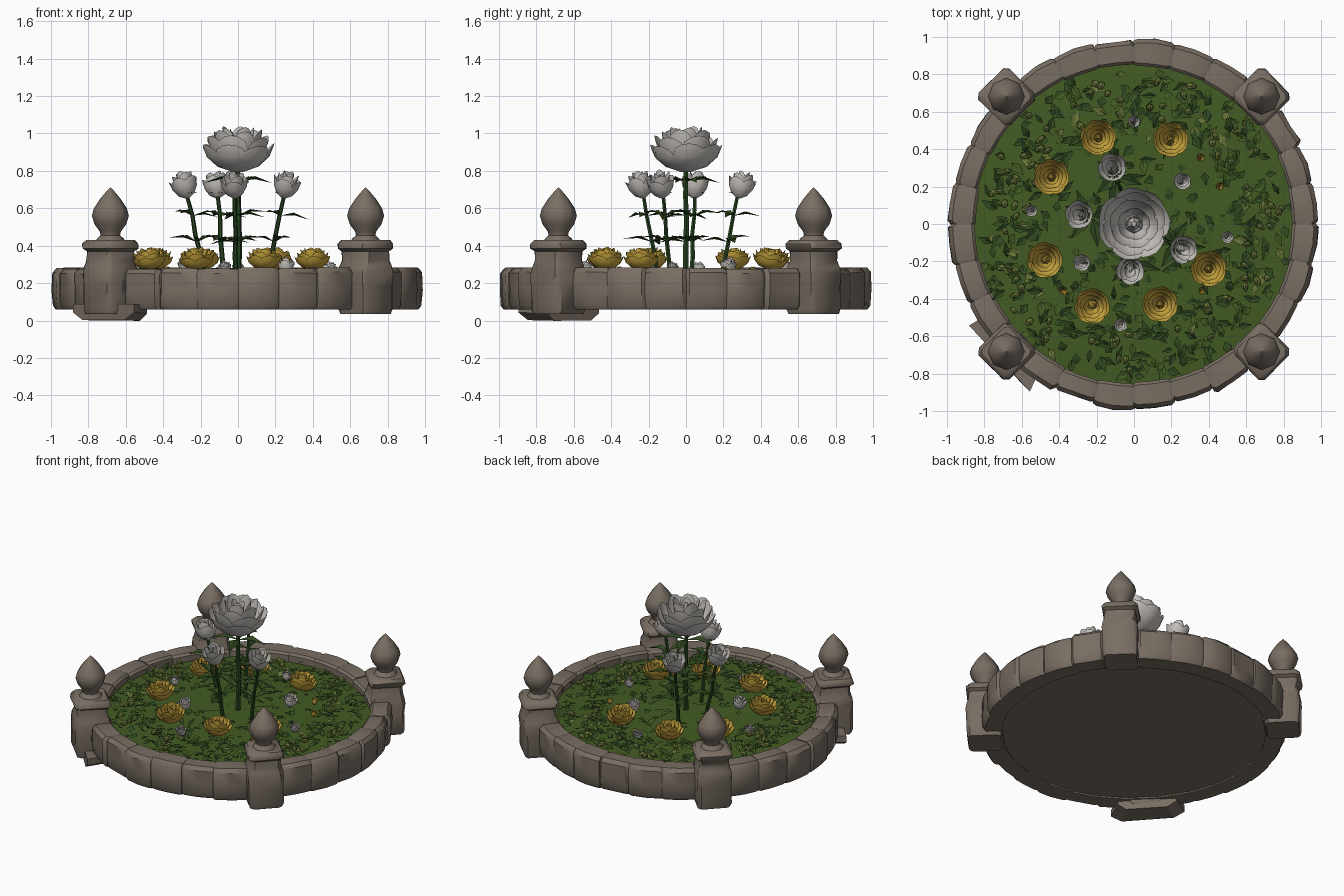
import bpy, bmesh, math, random
from mathutils import Vector, Matrix
from math import sin, cos, pi, radians

if "Cube" in bpy.data.objects:
    bpy.data.objects.remove(bpy.data.objects["Cube"])

R = random.Random(7)


def material(name, rgb):
    m = bpy.data.materials.new(name)
    m.diffuse_color = (*rgb, 1)
    m.use_nodes = True
    m.node_tree.nodes["Principled BSDF"].inputs["Base Color"].default_value = m.diffuse_color
    return m


STONE = material("stone", (0.19, 0.155, 0.125))
GRASS = material("grass_green", (0.055, 0.105, 0.017))
LEAF = material("dark_leaf", (0.030, 0.066, 0.014))
STEM = material("stem_green", (0.018, 0.055, 0.012))
OLIVE = material("olive_bud", (0.14, 0.18, 0.04))
WHITE = material("white_petal", (0.58, 0.55, 0.52))
YELLOW = material("yellow_petal", (0.60, 0.39, 0.05))


def finish(bm, name, mats, smooth=None, recalc=True):
    if recalc:
        bmesh.ops.recalc_face_normals(bm, faces=bm.faces)
    me = bpy.data.meshes.new(name)
    bm.to_mesh(me)
    bm.free()
    for m in mats:
        me.materials.append(m)
    ob = bpy.data.objects.new(name, me)
    bpy.context.collection.objects.link(ob)
    if smooth:
        bpy.ops.object.select_all(action='DESELECT')
        ob.select_set(True)
        bpy.context.view_layer.objects.active = ob
        bpy.ops.object.shade_smooth_by_angle(angle=radians(smooth))
    return ob


def loft(bm, rings, cap=True):
    rows = [[bm.verts.new(p) for p in ring] for ring in rings]
    n = len(rows[0])
    for a, b in zip(rows, rows[1:]):
        for i in range(n):
            j = (i + 1) % n
            bm.faces.new((a[i], a[j], b[j], b[i]))
    if cap:
        bm.faces.new(rows[0][::-1])
        bm.faces.new(rows[-1])


# Stone ring: irregular wedge blocks with chamfered edges
def wall():
    bm = bmesh.new()
    n = 28
    for k in range(n):
        a0 = 2 * pi * k / n
        da = 2 * pi / n
        ro = 0.992 + R.uniform(-0.014, 0.007)
        ri = 0.85 + R.uniform(-0.008, 0.008)
        zt = 0.28 + R.uniform(-0.006, 0.004)
        rings = []
        for t, s in ((-0.01, 0.012), (0.08, 0), (0.5, -0.001), (0.92, 0), (1.01, 0.012)):
            a = a0 + da * t
            j = R.uniform(-0.006, 0.004)
            o, i, z = ro - s + j, ri + s * 0.5, zt - s * 0.5
            prof = [(i, 0.06), (i, z - 0.015), (i + 0.015, z), (o - 0.022, z),
                    (o, z - 0.025), (o + j, 0.16), (o - 0.004, 0.08), (o - 0.02, 0.058)]
            rings.append([(r * cos(a), r * sin(a), h) for r, h in prof])
        loft(bm, rings)
    finish(bm, "stone_ring_wall", [STONE], 40)


wall()


# Corner pillars: worn chamfered square blocks with a cap and a finial
def square_ring(h, z, c=0.2, jit=0.004):
    d = h * (1 - c)
    pts = [(h, -d), (h, d), (d, h), (-d, h), (-h, d), (-h, -d), (-d, -h), (d, -h)]
    return [(x + R.uniform(-jit, jit), y + R.uniform(-jit, jit), z) for x, y in pts]


for k, label in enumerate(("back_right", "back_left", "front_left", "front_right")):
    ang = pi / 4 + k * pi / 2
    place = Matrix.Translation((0.965 * cos(ang), 0.965 * sin(ang), 0)) @ Matrix.Rotation(ang, 4, 'Z')
    bm = bmesh.new()
    loft(bm, [square_ring(h, z) for h, z in
              ((0.104, 0.035), (0.112, 0.06), (0.112, 0.18), (0.115, 0.25), (0.108, 0.29),
               (0.098, 0.32), (0.098, 0.37), (0.116, 0.385), (0.116, 0.41), (0.100, 0.43))])
    finish(bm, label + "_pillar", [STONE], 45).matrix_world = place
    bm = bmesh.new()
    prof = [(0.078, 0.425), (0.07, 0.44), (0.052, 0.455), (0.056, 0.475), (0.085, 0.515),
            (0.099, 0.56), (0.088, 0.60), (0.055, 0.65), (0.022, 0.69), (0.003, 0.71)]
    loft(bm, [[(r * cos(i * pi / 4), r * sin(i * pi / 4), z) for i in range(8)] for r, z in prof])
    finish(bm, label + "_finial", [STONE], 45).matrix_world = place

# Foundation rock jutting out under the front left pillar
bm = bmesh.new()
loft(bm, [[(x, y, z + 0.02 * abs(y) / 0.24) for x, y in ((-.09, -.2 * s), (.06, -.24 * s), (.08, .24 * s), (-.08, .18 * s))]
          for s, z in ((0.7, 0.0), (1, 0.035), (1, 0.08))])
finish(bm, "foundation_rock", [STONE], 30).matrix_world = (
    Matrix.Translation((-0.67, -0.67, -0.012)) @ Matrix.Rotation(1.25 * pi, 4, 'Z'))

# Underside plate and planted ground
bm = bmesh.new()
bmesh.ops.create_circle(bm, cap_ends=True, segments=48, radius=0.865, matrix=Matrix.Translation((0, 0, 0.07)))
for f in bm.faces:
    f.normal_flip()
finish(bm, "underside", [STONE], recalc=False)
bm = bmesh.new()
rings = []
for r, z in ((0.865, 0.225), (0.7, 0.235), (0.5, 0.24), (0.3, 0.245), (0.1, 0.25)):
    rings.append([(r * cos(i * pi / 18), r * sin(i * pi / 18), z + R.uniform(-.006, .006)) for i in range(36)])
loft(bm, rings, cap=False)
bm.verts.ensure_lookup_table()
bm.faces.new(bm.verts[-36:])
ground = finish(bm, "grass_bed", [GRASS], 40, recalc=False)


# A folded pointed leaf
def add_leaf(bm, base, yaw, pitch, length, width, mat=0):
    m = Matrix.Translation(base) @ Matrix.Rotation(yaw, 4, 'Z') @ Matrix.Rotation(-pitch, 4, 'Y')
    pts = [(0, 0, 0), (.45, .5, .12), (.5, 0, 0.03), (.45, -.5, .12), (1, 0, -.1)]
    v = [bm.verts.new(m @ Vector((x * length, y * width, z * length))) for x, y, z in pts]
    for q in ((0, 2, 1), (1, 2, 4), (0, 3, 2), (3, 4, 2)):
        bm.faces.new([v[i] for i in q]).material_index = mat


# Ground cover leaves, dense toward the wall
bm = bmesh.new()
for i in range(560):
    outer = i > 110
    r = math.sqrt(R.uniform(0.24, 0.66)) if outer else R.uniform(0.2, 0.55)
    a = R.uniform(0, 2 * pi)
    mat = R.choices((0, 1, 2), (6, 3, 0.7 if outer else 0))[0]
    add_leaf(bm, (r * cos(a), r * sin(a), R.uniform(0.235, 0.25)), R.uniform(0, 2 * pi),
             R.uniform(0.0, 0.55), R.uniform(0.05, 0.1), R.uniform(0.03, 0.055), mat)
finish(bm, "ground_leaves", [LEAF, GRASS, OLIVE], recalc=False)

# Olive buds among the ground cover
bm = bmesh.new()
for i in range(85):
    a, r = R.uniform(0, 2 * pi), R.uniform(0.57, 0.81)
    m = (Matrix.Translation((r * cos(a), r * sin(a), 0.262)) @ Matrix.Rotation(R.uniform(0, pi), 4, 'Z')
         @ Matrix.Diagonal((R.uniform(.02, .034), R.uniform(.014, .02), .018, 1)))
    bmesh.ops.create_icosphere(bm, subdivisions=1, radius=1, matrix=m)
finish(bm, "olive_buds", [OLIVE])

# Rose: layers of cupped petals, each layer = (tip radius, tip height, petals)
FULL = [(1.0, .62, 7), (.88, .80, 6), (.68, .93, 6), (.45, 1.0, 5), (.22, .97, 3)]
BUD = [(1.0, .75, 5), (.72, .92, 4), (.40, 1.0, 3)]


def rose(name, layers, rad, height, mat, matrix):
    bm = bmesh.new()
    for k, (rt, zt, n) in enumerate(layers):
        for p in range(n):
            a0 = 2 * pi * (p + 0.37 * k) / n + R.uniform(-.1, .1)
            w = pi / n * 1.3
            tip = zt + R.uniform(-.04, .04)
            grid = []
            for v in (0, .3, .65, .9, 1.0):
                row = []
                for u in (-1, -.5, 0, .5, 1):
                    r = rt * (0.15 + 0.85 * math.sin(v * pi / 2) ** 0.85) * (1 - .07 * u * u)
                    if v == 1.0:
                        r = rt * 1.03 * (1 - .05 * abs(u))
                    a = a0 + u * w * (1 - .3 * max(0, v - .65) / .35)
                    z = 0.02 * k + (tip - 0.02 * k) * (v ** 1.4) * (1 - .16 * v * u * u)
                    row.append(bm.verts.new((r * cos(a) * rad, r * sin(a) * rad, z * height)))
                grid.append(row)
            for i in range(4):
                for j in range(4):
                    bm.faces.new((grid[i][j], grid[i][j + 1], grid[i + 1][j + 1], grid[i + 1][j]))
    # closed heart of the flower
    bmesh.ops.create_cone(bm, cap_ends=True, segments=6, radius1=.3 * rad, radius2=.07 * rad, depth=.75 * height,
                          matrix=Matrix.Translation((0, 0, .52 * height)))
    finish(bm, name, [mat], 40, recalc=False).matrix_world = matrix


def spot(x, y, z, lean=0.0):
    yaw = math.atan2(y, x)
    return Matrix.Translation((x, y, z)) @ Matrix.Rotation(yaw, 4, 'Z') @ Matrix.Rotation(lean, 4, 'Y')


# Stem tube with sprays of leaves and sepals under the flower
def stem(name, a, b, rad):
    bm = bmesh.new()
    a, b = Vector(a), Vector(b)
    rings = []
    for t in (0, .25, .5, .75, 1):
        c = a.lerp(b, t) + Vector((R.uniform(-.005, .005), R.uniform(-.005, .005), 0))
        rr = rad * (1 - .25 * t)
        rings.append([c + Vector((rr * cos(i * pi / 3), rr * sin(i * pi / 3), 0)) for i in range(6)])
    loft(bm, rings)
    for z in (0.42, 0.56):
        c = a.lerp(b, (z - a.z) / (b.z - a.z))
        first = R.uniform(0, 2 * pi)
        for q in range(3):
            yaw = first + q * 2 * pi / 3
            add_leaf(bm, c, yaw, R.uniform(-.05, .3), R.uniform(.13, .17), .06, 1)
    for q in range(5):
        add_leaf(bm, b, q * 2 * pi / 5, 0.25, rad * 5, rad * 2.5, 1)
    finish(bm, name, [STEM, LEAF], recalc=False)


# Centre rose
stem("centre_stem", (0, 0, .24), (0, 0, .81), .018)
rose("centre_rose", FULL, .19, .235, WHITE, spot(0, 0, .795))
bm = bmesh.new()
for q in range(4):
    add_leaf(bm, (0, 0, .745), q * pi / 2 + .3, .05, .19, .07)
finish(bm, "centre_upper_leaves", [LEAF], recalc=False)

# Leaning white buds around it
for i, (x, y) in enumerate(((-.12, .31), (-.30, .05), (-.02, -.25), (.27, -.14))):
    bx, by = x * .9, y * .9
    stem(f"white_bud_stem_{i}", (x * .6, y * .6, .24), (bx, by, .67), .014)
    rose(f"white_bud_{i}", BUD, .075, .145, WHITE, spot(bx, by, .655, .25))

# Low yellow roses
for i, (x, y) in enumerate(((-.19, .46), (.19, .44), (-.44, .25), (-.47, -.19), (-.22, -.43), (.14, -.43), (.40, -.24))):
    rose(f"yellow_rose_{i}", FULL, .094, .115, YELLOW, spot(x, y, .272, R.uniform(-.05, .2)))

# Small white and yellow ground buds
for i, (x, y, s) in enumerate(((.25, .22, .045), (-.27, -.20, .045), (0, .54, .032), (-.54, .07, .032), (.49, -.07, .032), (-.07, -.53, .035))):
    rose(f"small_white_bud_{i}", BUD, s, s * 2, WHITE, spot(x, y, .25, .2))
for i, (x, y) in enumerate(((.35, .35), (.45, .2), (-.37, -.35), (.36, -.35))):
    rose(f"small_yellow_bud_{i}", BUD, .02, .045, YELLOW, spot(x, y, .245, .3))
